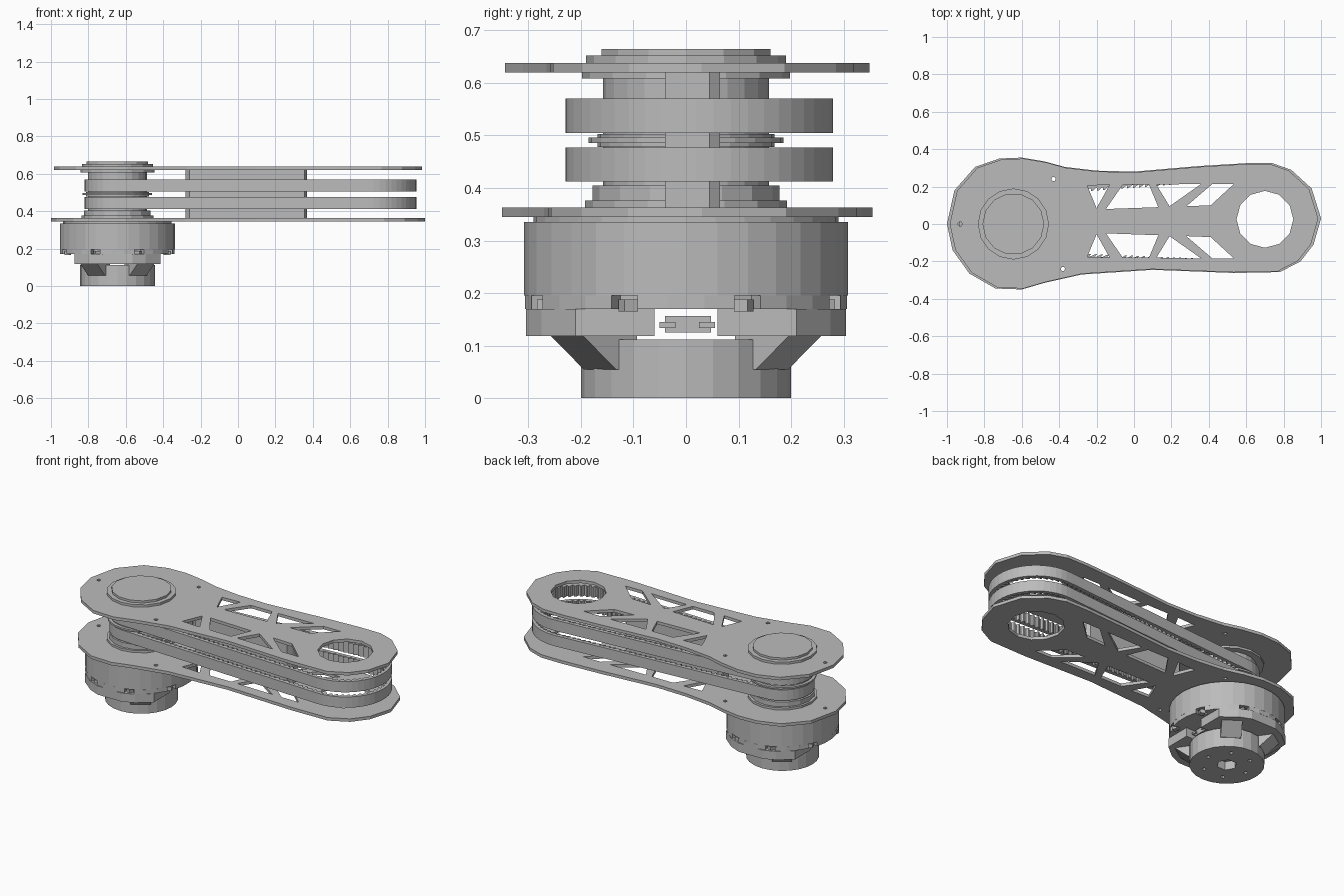
import bpy, bmesh
from math import cos, sin, pi, acos, atan2, radians
from mathutils import Vector

cube = bpy.data.objects.get("Cube")
if cube:
    bpy.data.objects.remove(cube)

# One plain grey for the whole arm
grey = bpy.data.materials.new("grey metal")
grey.use_nodes = True
grey.diffuse_color = (0.5, 0.5, 0.5, 1)
grey.node_tree.nodes["Principled BSDF"].inputs["Base Color"].default_value = grey.diffuse_color

JOINT = Vector((-0.645, 0))    # motor axis
WRIST = Vector((0.70, 0.025))  # open end


def circle(c, r, n, turn=0.0):
    return [(c[0] + r * cos(2 * pi * i / n + turn), c[1] + r * sin(2 * pi * i / n + turn))
            for i in range(n)]


def slab(name, loops, z0, z1):
    """Flat outline with holes, raised from z0 to z1."""
    curve = bpy.data.curves.new(name, "CURVE")
    curve.dimensions = "2D"
    curve.fill_mode = "BOTH"
    curve.extrude = (z1 - z0) / 2
    for loop in loops:
        s = curve.splines.new("POLY")
        s.points.add(len(loop) - 1)
        for p, (x, y) in zip(s.points, loop):
            p.co = (x, y, 0, 1)
        s.use_cyclic_u = True
        s.use_smooth = False
    tmp = bpy.data.objects.new(name + " outline", curve)
    bpy.context.collection.objects.link(tmp)
    bpy.context.view_layer.update()
    mesh = bpy.data.meshes.new_from_object(tmp.evaluated_get(bpy.context.evaluated_depsgraph_get()))
    bpy.data.objects.remove(tmp)
    bm = bmesh.new()
    bm.from_mesh(mesh)
    bmesh.ops.remove_doubles(bm, verts=bm.verts, dist=1e-5)
    bmesh.ops.recalc_face_normals(bm, faces=bm.faces)
    for f in bm.faces:
        f.smooth = False
        f.material_index = 0
    bm.to_mesh(mesh)
    bm.free()
    return place(name, mesh, (z0 + z1) / 2)


def place(name, mesh, z=0.0):
    mesh.name = name
    mesh.materials.clear()
    mesh.materials.append(grey)
    ob = bpy.data.objects.new(name, mesh)
    ob.location.z = z
    bpy.context.collection.objects.link(ob)
    return ob


def hull(name, points):
    bm = bmesh.new()
    for p in points:
        bm.verts.new(p)
    bmesh.ops.convex_hull(bm, input=bm.verts)
    mesh = bpy.data.meshes.new(name)
    bm.to_mesh(mesh)
    bm.free()
    return place(name, mesh)


# Side plates with truss windows
outline = [(-1, 0), (-.96, .18), (-.85, .305), (-.72, .35), (-.6, .355), (-.48, .335), (-.37, .305),
           (-.2, .285), (0, .28), (.35, .31), (.6, .325), (.74, .325), (.84, .29), (.95, .19),
           (1, .03), (.96, -.11), (.89, -.2), (.78, -.257), (.54, -.262), (.1, -.245), (-.28, -.27),
           (-.48, -.315), (-.6, -.35), (-.74, -.345), (-.88, -.265), (-.97, -.14)]
upper = [[(-.25, .205), (-.13, .21), (-.2, .085)],
         [(-.15, .08), (-.06, .21), (.08, .21), (.13, .09)],
         [(.12, .21), (.36, .215), (.19, .095)],
         [(.28, .095), (.42, .215), (.535, .215), (.41, .1)]]
windows = upper + [[(x, .03 - y) for x, y in w] for w in upper]
bolts = [circle(c, .012, 6) for c in ((-.93, 0), (-.38, -.24), (-.43, .24))]
for name, z, s in (("bottom_plate", .345, 1.0), ("top_plate", .62, .985)):
    edge = [(x * s, y * s) for x, y in outline]
    slab(name, [edge, circle(WRIST, .152, 12)] + windows + bolts, z, z + .018)

# Central spacer block with chamfered corners
slab("spacer_block", [[(-.28, -.01), (-.26, -.04), (.355, -.04), (.37, -.01),
                       (.37, .045), (.355, .065), (-.26, .065), (-.28, .045)]], .36, .622)


# Toothed belts around joint and wrist
def belt_path(r1, r2, count):
    d = WRIST - JOINT
    base, b = atan2(d.y, d.x), acos((r1 - r2) / d.length)
    pts = []
    for c, r, a0, a1 in ((WRIST, r2, base - b, base + b), (JOINT, r1, base + b, base + 2 * pi - b)):
        for i in range(33):
            a = a0 + (a1 - a0) * i / 32
            pts.append(c + r * Vector((cos(a), sin(a))))
    pts.append(pts[0])
    lengths = [(q - p).length for p, q in zip(pts, pts[1:])]
    step, out, walked, i = sum(lengths) / count, [], 0.0, 0
    for k in range(count):
        while i < len(lengths) - 1 and walked + lengths[i] < k * step:
            walked += lengths[i]
            i += 1
        out.append(pts[i].lerp(pts[i + 1], (k * step - walked) / lengths[i]))
    return out


root = belt_path(.157, .237, 480)
tip = belt_path(.143, .223, 480)
teeth = [(tip if i % 4 < 2 else root)[i] for i in range(480)]
for name, z in (("lower_belt", .412), ("upper_belt", .505)):
    slab(name, [belt_path(.175, .255, 120), teeth], z, z + .065)

# Joint pulley: hub, flanges and cap
for name, r, n, z0, z1 in (("hub", .158, 24, .36, .622), ("lower_flange", .192, 16, .363, .376),
                           ("lower_collar", .178, 16, .376, .405), ("middle_flange", .186, 24, .486, .496),
                           ("middle_collar", .168, 24, .478, .503),
                           ("upper_flange", .198, 16, .608, .62), ("cap_rim", .19, 16, .637, .652),
                           ("cap", .165, 14, .652, .665)):
    slab(name, [circle(JOINT, r, n)], z0, z1)

# Motor drum with a notched lower rim
slab("motor_drum", [circle(JOINT, .308, 32)], .195, .335)
slab("motor_neck", [circle(JOINT, .29, 32)], .335, .345)
rim = []
for k in range(8):
    mid = radians(22.5 + 45 * k)
    for off, r in ((-16, .308), (-5, .308), (-5, .27), (5, .27), (5, .308), (16, .308)):
        a = mid + radians(off)
        rim.append((JOINT.x + r * cos(a), r * sin(a)))
slab("motor_rim", [rim], .17, .195)
for k in range(8):
    mid = radians(22.5 + 45 * k)
    c = (JOINT.x + .287 * cos(mid), .287 * sin(mid))
    slab("rim_clip", [circle(c, .02, 4, mid)], .165, .188)

# Mounting arms on either side, with sloping gussets
for side in (1, -1):
    arm = [(-.14, .06), (-.11, .1), (.11, .1), (.14, .06), (.23, .06), (.23, .21), (.15, .275),
           (.08, .305), (-.08, .305), (-.15, .275), (-.23, .21), (-.23, .06)]
    slab("mount_arm", [[(JOINT.x + x, side * y) for x, y in arm]], .118, .17)
    for end in (1, -1):
        def at(r, w, z):
            a = radians(56)
            return (JOINT.x + end * (r * cos(a) - w * sin(a)), side * (r * sin(a) + w * cos(a)), z)
        hull("gusset", [at(r, w, z) for w in (-.055, .055)
                        for r, z in ((.15, .055), (.198, .055), (.275, .12), (.15, .12))])

# Connector plug in the gap between the arms
slab("connector", [[(JOINT.x + x, y) for x, y in
                    ((-.19, -.04), (.19, -.04), (.19, .048), (-.19, .048))]], .125, .156)
for y in (-.035, .04):
    slab("connector_rail", [[(JOINT.x + x, y + w) for x, w in
                             ((-.2, -.015), (.2, -.015), (.2, .015), (-.2, .015))]], .134, .145)

# Base cylinder with hexagonal socket and screw holes
screws = [circle((JOINT.x + .13 * cos(k * pi / 3), .13 * sin(k * pi / 3)), .012, 6) for k in range(6)]
slab("base_foot", [circle(JOINT, .2, 24), circle(JOINT, .055, 6)] + screws, 0, .05)
slab("base_body", [circle(JOINT, .2, 24)], .05, .112)
